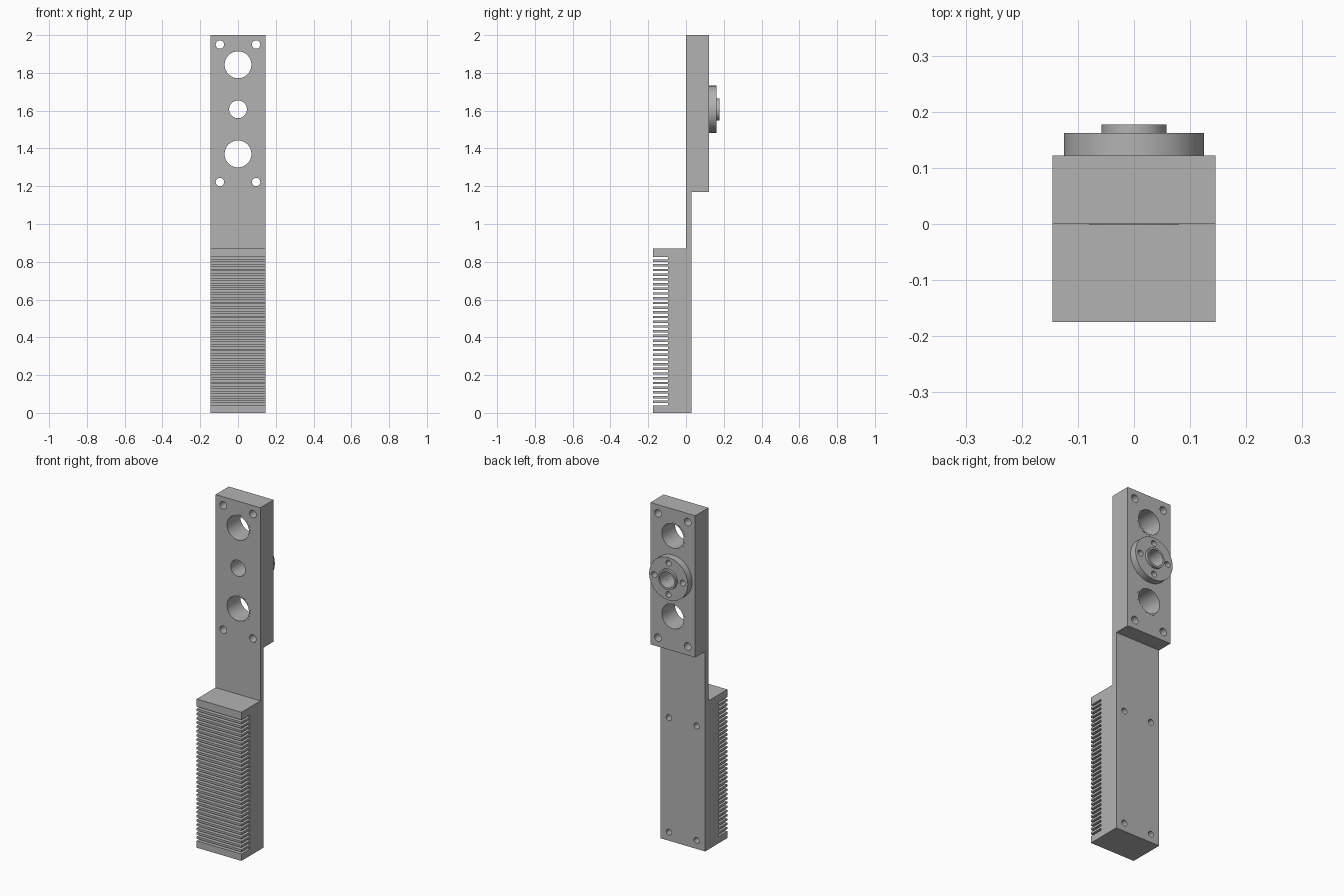
import bpy, bmesh, math
from mathutils import Matrix

cube = bpy.data.objects.get("Cube")
if cube:
    bpy.data.objects.remove(cube, do_unlink=True)

grey = bpy.data.materials.new("machined grey")
grey.use_nodes = True
grey.diffuse_color = (0.45, 0.45, 0.45, 1)
grey.node_tree.nodes["Principled BSDF"].inputs["Base Color"].default_value = grey.diffuse_color

HALF_W = 0.145
BLOCK_BACK = 0.122
HUB_Z = 1.607
BIG_HOLES = (HUB_Z - 0.236, HUB_Z + 0.236)


def add_object(name, bm):
    bmesh.ops.recalc_face_normals(bm, faces=bm.faces)
    mesh = bpy.data.meshes.new(name)
    bm.to_mesh(mesh)
    bm.free()
    mesh.materials.append(grey)
    obj = bpy.data.objects.new(name, mesh)
    bpy.context.collection.objects.link(obj)
    return obj


def extruded(name, profile):
    """Closed (y, z) side profile extruded across the width."""
    bm = bmesh.new()
    face = bm.faces.new([bm.verts.new((-HALF_W, y, z)) for y, z in profile])
    geom = bmesh.ops.extrude_face_region(bm, geom=[face])["geom"]
    verts = [g for g in geom if isinstance(g, bmesh.types.BMVert)]
    bmesh.ops.translate(bm, vec=(2 * HALF_W, 0, 0), verts=verts)
    return add_object(name, bm)


def turned(name, profile, z, steps=64):
    """Closed (radius, y) profile turned about a front-to-back axis."""
    bm = bmesh.new()
    verts = [bm.verts.new((r, y, z)) for r, y in profile]
    edges = [bm.edges.new((v, verts[i - 1])) for i, v in enumerate(verts)]
    bmesh.ops.spin(bm, geom=verts + edges, cent=(0, 0, z), axis=(0, 1, 0),
                   angle=math.tau, steps=steps, use_merge=True)
    bmesh.ops.remove_doubles(bm, verts=bm.verts, dist=1e-5)
    return add_object(name, bm)


def drill(obj, holes):
    """Cut round holes given as (x, z, radius, y start, y end)."""
    bm = bmesh.new()
    for x, z, r, y0, y1 in holes:
        place = Matrix.Translation((x, (y0 + y1) / 2, z)) @ Matrix.Rotation(math.pi / 2, 4, 'X')
        bmesh.ops.create_cone(bm, cap_ends=True, segments=48, radius1=r, radius2=r,
                              depth=y1 - y0, matrix=place)
    cutter = add_object("hole_cutter", bm)
    cutter.hide_render = True
    mod = obj.modifiers.new("holes", 'BOOLEAN')
    mod.operation, mod.solver, mod.object = 'DIFFERENCE', 'EXACT', cutter
    bpy.context.view_layer.objects.active = obj
    bpy.ops.object.modifier_apply(modifier=mod.name)
    bpy.data.objects.remove(cutter, do_unlink=True)


# Body: finned grip, thin neck and upper block as one side profile
FINS, FRONT, GROOVE = 32, -0.175, -0.095
z_low, z_high = 0.04, 0.825
step = (z_high - z_low) / (2 * FINS - 1)
profile = [(FRONT, 0), (0.03, 0), (0.03, 1.17), (BLOCK_BACK, 1.17),
           (BLOCK_BACK, 2), (0, 2), (0, 0.87), (FRONT, 0.87)]
for i in range(FINS):
    top = z_high - 2 * i * step
    profile += [(FRONT, top), (GROOVE, top), (GROOVE, top - step), (FRONT, top - step)]
body = extruded("body", profile)

# Through holes in the block, blind screw holes in the back of the grip
holes = [(0, z, 0.08, -0.1, 0.3) for z in BIG_HOLES]
holes.append((0, HUB_Z, 0.047, -0.1, 0.3))
for x in (-0.096, 0.096):
    holes += [(x, z, 0.022, -0.1, 0.3) for z in (1.222, 1.95)]
for x in (-0.09, 0.09):
    holes += [(x, z, 0.017, -0.05, 0.1) for z in (0.05, 0.72)]
drill(body, holes)

# Sleeves lining the two big holes
sleeves = [turned(name, [(0.071, -0.0005), (0.08, -0.0005),
                         (0.08, BLOCK_BACK + 0.0005), (0.071, BLOCK_BACK + 0.0005)], z)
           for name, z in zip(("lower_sleeve", "upper_sleeve"), BIG_HOLES)]

# Stepped hub flange on the back, with four screw holes
flange = turned("hub_flange", [(0.047, BLOCK_BACK), (0.125, BLOCK_BACK), (0.125, 0.162),
                               (0.058, 0.162), (0.058, 0.177), (0.047, 0.177)], HUB_Z)
drill(flange, [(0.092 * math.cos(a), HUB_Z + 0.092 * math.sin(a), 0.017, 0.1, 0.2)
               for a in (i * math.pi / 2 for i in range(4))])

# Smooth round walls, keep sharp edges
bpy.ops.object.select_all(action='DESELECT')
for obj in [body, flange] + sleeves:
    obj.select_set(True)
bpy.context.view_layer.objects.active = body
bpy.ops.object.shade_smooth_by_angle(angle=math.radians(30))
